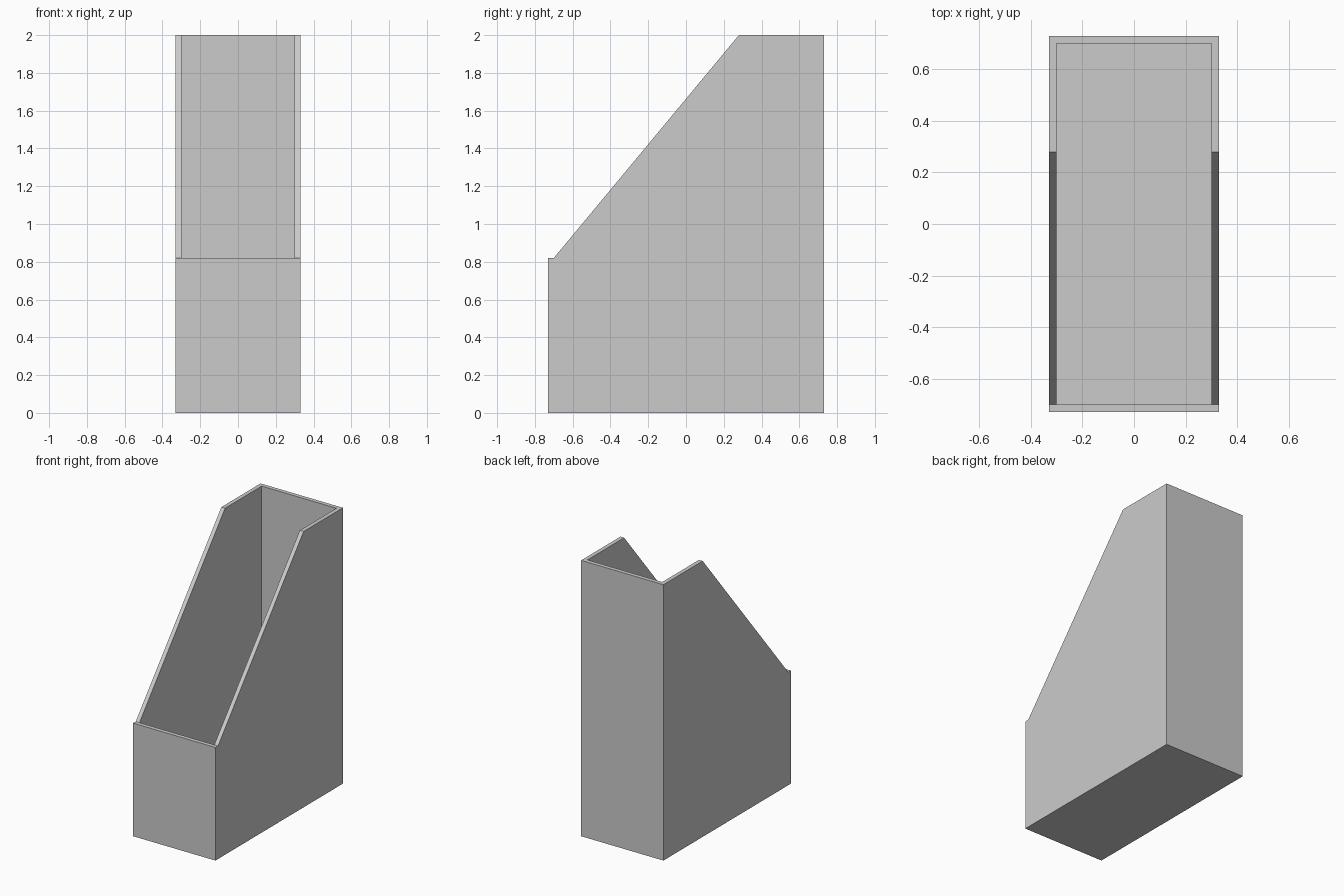
import bpy, bmesh

if "Cube" in bpy.data.objects:
    bpy.data.objects.remove(bpy.data.objects["Cube"])

W, T = 0.33, 0.03          # half width, wall thickness
# side profiles as (y, z)
outer = [(-0.73, 0), (0.73, 0), (0.73, 2), (0.28, 2), (-0.70, 0.82), (-0.73, 0.82)]
inner = [(-0.70, T), (0.70, T), (0.70, 2), (0.28, 2), (-0.70, 0.82)]

bm = bmesh.new()


def ring(profile, x):
    return [bm.verts.new((x, y, z)) for y, z in profile]


oL, oR = ring(outer, -W), ring(outer, W)
iL, iR = ring(inner, -W + T), ring(inner, W - T)

# side walls and sloped / level rims on both sides
for o, i in ((oL, iL), (oR, iR)):
    bm.faces.new(o)
    bm.faces.new(i)
    bm.faces.new((o[4], o[3], i[3], i[4]))
    bm.faces.new((o[3], o[2], i[2], i[3]))

# base, back and front, outside then inside
for a, b in ((0, 1), (1, 2), (5, 0)):
    bm.faces.new((oL[a], oL[b], oR[b], oR[a]))
for a, b in ((0, 1), (1, 2), (4, 0)):
    bm.faces.new((iL[a], iL[b], iR[b], iR[a]))

# back and front rims
bm.faces.new((oL[2], oR[2], iR[2], iL[2]))
bm.faces.new((oL[5], oR[5], oR[4], iR[4], iL[4], oL[4]))

bmesh.ops.recalc_face_normals(bm, faces=bm.faces[:])
mesh = bpy.data.meshes.new("magazine_holder")
bm.to_mesh(mesh)
bm.free()
bpy.context.collection.objects.link(bpy.data.objects.new("magazine_holder", mesh))
